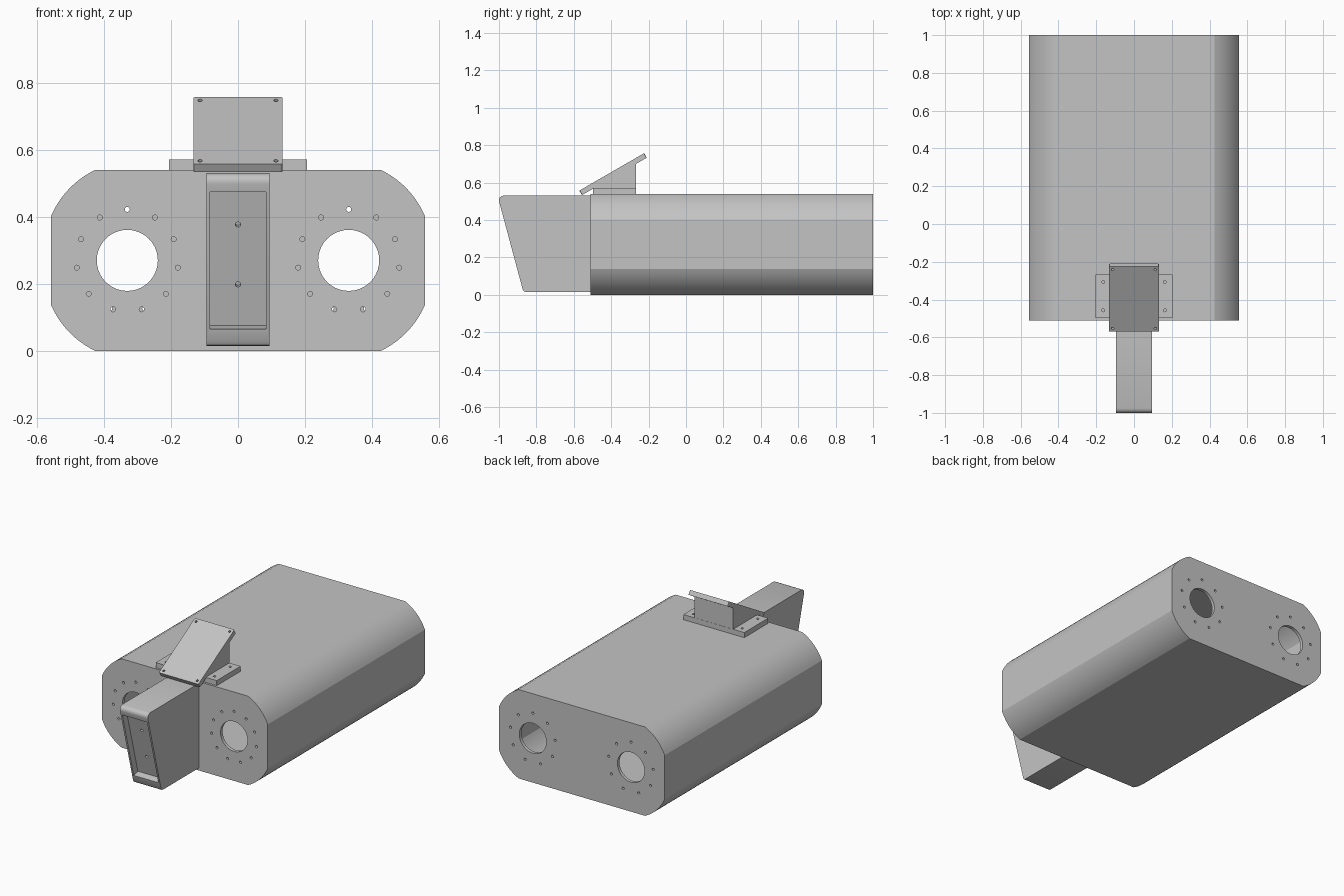
import bpy
import bmesh
from math import radians, sin, cos, pi, asin, atan2
from mathutils import Matrix, Vector

if "Cube" in bpy.data.objects:
    bpy.data.objects.remove(bpy.data.objects["Cube"])

grey = bpy.data.materials.new("plain grey")
grey.use_nodes = True
grey.diffuse_color = (0.55, 0.55, 0.55, 1)
grey.node_tree.nodes["Principled BSDF"].inputs["Base Color"].default_value = (0.55, 0.55, 0.55, 1)


def finish(name, bm):
    bmesh.ops.recalc_face_normals(bm, faces=bm.faces)
    mesh = bpy.data.meshes.new(name)
    bm.to_mesh(mesh)
    bm.free()
    mesh.materials.append(grey)
    obj = bpy.data.objects.new(name, mesh)
    bpy.context.collection.objects.link(obj)
    return obj


def prism(name, points, push):
    """Extrude a closed outline of 3D points along a vector."""
    bm = bmesh.new()
    face = bm.faces.new([bm.verts.new(p) for p in points])
    made = bmesh.ops.extrude_face_region(bm, geom=[face])
    verts = [g for g in made["geom"] if isinstance(g, bmesh.types.BMVert)]
    bmesh.ops.translate(bm, verts=verts, vec=push)
    return finish(name, bm)


def box(name, size, frame):
    bm = bmesh.new()
    bmesh.ops.create_cube(bm, size=1, matrix=frame @ Matrix.Diagonal((*size, 1)))
    return finish(name, bm)


def drills(name, holes, depth, frame):
    """Cylinders along the frame's z; holes are (x, y, radius, segments)."""
    bm = bmesh.new()
    for x, y, r, n in holes:
        bmesh.ops.create_cone(bm, cap_ends=True, segments=n, radius1=r, radius2=r,
                              depth=depth, matrix=frame @ Matrix.Translation((x, y, 0)))
    return finish(name, bm)


def cut(obj, cutter):
    mod = obj.modifiers.new("cut", "BOOLEAN")
    mod.operation, mod.solver, mod.object = "DIFFERENCE", "EXACT", cutter
    bpy.ops.object.select_all(action="DESELECT")
    bpy.context.view_layer.objects.active = obj
    obj.select_set(True)
    bpy.ops.object.modifier_apply(modifier=mod.name)
    bpy.data.objects.remove(cutter)


def smooth(obj, angle=18):
    bpy.ops.object.select_all(action="DESELECT")
    bpy.context.view_layer.objects.active = obj
    obj.select_set(True)
    bpy.ops.object.shade_smooth_by_angle(angle=radians(angle))


def turn(y, z, degrees):
    return Matrix.Translation((0, y, z)) @ Matrix.Rotation(radians(degrees), 4, "X")


# Body outline: flat sides joined by shallow corner arcs
def body_outline(y, inset):
    a, b = Vector((0.557, 0.133)), Vector((0.425, 0.27))
    a -= Vector((inset, 0))
    b -= Vector((0, inset))
    radius = 0.27
    chord = b - a
    half = asin(chord.length / 2 / radius)
    inward = Vector((-chord.y, chord.x)).normalized()
    centre = (a + b) / 2 + inward * radius * cos(half)
    start = atan2(a.y - centre.y, a.x - centre.x)
    arc = [centre + radius * Vector((cos(start + 2 * half * i / 10), sin(start + 2 * half * i / 10)))
           for i in range(11)]
    upper = arc + [Vector((-p.x, p.y)) for p in reversed(arc)]
    loop = upper + [-p for p in upper]
    return [(p.x, y, p.y + 0.27) for p in loop]


# Hollow body with a thin plate at each end
wall = 0.02
body = prism("body", body_outline(-0.51, 0), (0, 1.51, 0))
cut(body, prism("cavity", body_outline(-0.51 + wall, wall), (0, 1.51 - 2 * wall, 0)))

# Port and ring of bolt holes on each side of both end plates
for y, count in ((-0.5, 11), (0.99, 9)):
    holes = []
    for x in (-0.33, 0.33):
        holes.append((x, 0, 0.091, 40))
        for i in range(count):
            t = pi / 2 + 2 * pi * i / count
            holes.append((x + 0.152 * cos(t), 0.152 * sin(t), 0.0075, 12))
    cut(body, drills("port_drill", holes, 0.06, turn(y, 0.27, 90)))
smooth(body)

# Front arm with slanted nose and rounded nose edges
side = [(-0.505, 0.015), (-0.855, 0.015), (-0.866, 0.018), (-0.873, 0.028),
        (-0.999, 0.498), (-1.0, 0.509), (-0.996, 0.519), (-0.988, 0.526),
        (-0.976, 0.53), (-0.505, 0.53)]
arm = prism("front_arm", [(-0.094, y, z) for y, z in side], (0.188, 0, 0))
nose = turn(-0.937, 0.27, 15)
cut(arm, box("recess", (0.166, 0.08, 0.424), nose))
cut(arm, drills("screw_drill", [(0, 0.1, 0.008, 12), (0, -0.085, 0.008, 12)], 0.12,
                nose @ Matrix.Rotation(pi / 2, 4, "X")))
smooth(arm, 35)

# Bracket foot on top of the body
foot = box("bracket_foot", (0.41, 0.23, 0.032), Matrix.Translation((0, -0.382, 0.555)))
cut(foot, drills("foot_drill", [(x, y, 0.008, 12) for x in (-0.163, 0.163) for y in (-0.075, 0.075)],
                 0.1, Matrix.Translation((0, -0.382, 0.555))))

# Wedge carrying the tilted plate
wedge = [(-0.495, 0.56), (-0.268, 0.56), (-0.268, 0.71), (-0.495, 0.58)]
prism("bracket_wedge", [(-0.13, y, z) for y, z in wedge], (0.26, 0, 0))

# Tilted mounting plate with clipped corners and four holes
tilt = turn(-0.39, 0.645, 30)
quarter = [(0.133, 0.193), (0.131, 0.198), (0.126, 0.2)]
outline = quarter + [(-x, y) for x, y in reversed(quarter)]
outline += [(-x, -y) for x, y in outline]
down = tilt.to_3x3() @ Vector((0, 0, -0.028))
plate = prism("tilted_plate", [tilt @ Vector((x, y, 0.014)) for x, y in outline], down)
cut(plate, drills("plate_drill", [(x, y, 0.007, 12) for x in (-0.113, 0.113) for y in (-0.18, 0.18)],
                  0.1, tilt))
